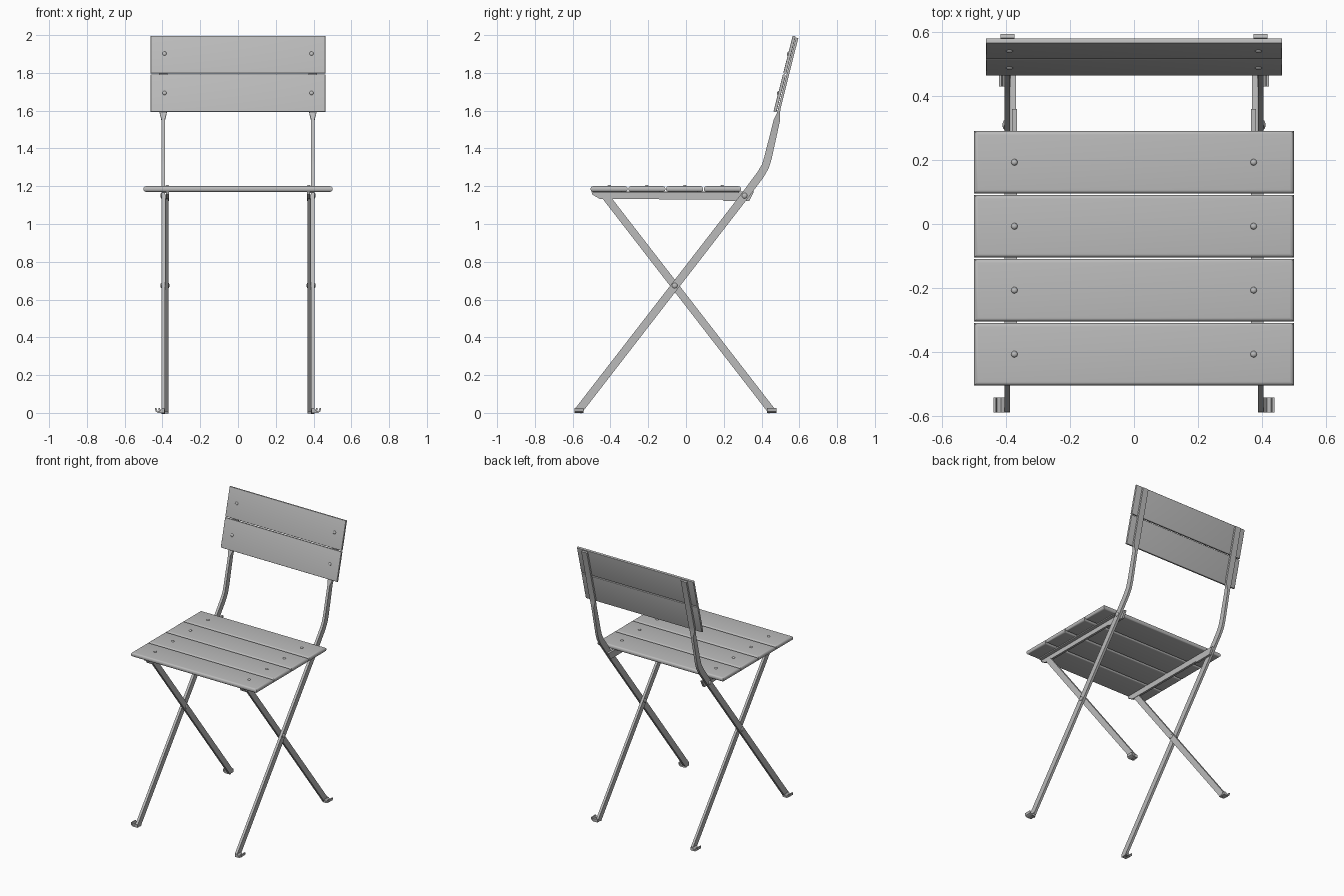
import bpy, bmesh, math
from mathutils import Vector, Matrix

cube = bpy.data.objects.get("Cube")
if cube:
    bpy.data.objects.remove(cube)

grey = bpy.data.materials.new("plain_grey")
grey.use_nodes = True
grey.diffuse_color = (0.5, 0.5, 0.5, 1)
grey.node_tree.nodes["Principled BSDF"].inputs["Base Color"].default_value = (0.5, 0.5, 0.5, 1)


def finish(name, bm, smooth=True):
    bmesh.ops.recalc_face_normals(bm, faces=bm.faces)
    mesh = bpy.data.meshes.new(name)
    bm.to_mesh(mesh)
    bm.free()
    obj = bpy.data.objects.new(name, mesh)
    bpy.context.collection.objects.link(obj)
    mesh.materials.append(grey)
    if smooth:
        bpy.ops.object.select_all(action='DESELECT')
        obj.select_set(True)
        bpy.context.view_layer.objects.active = obj
        bpy.ops.object.shade_smooth_by_angle(angle=math.radians(35))
    return obj


def slat(name, size, centre, tilt, radius):
    """Board with rounded long and end edges and crisp plan corners."""
    bm = bmesh.new()
    bmesh.ops.create_cube(bm, size=1, matrix=Matrix.Diagonal((*size, 1)))
    edges = [e for e in bm.edges if abs(e.verts[0].co.z - e.verts[1].co.z) < 1e-5]
    bmesh.ops.bevel(bm, geom=edges, offset=radius, segments=4, profile=0.5, affect='EDGES')
    bm.transform(Matrix.Translation(centre) @ Matrix.Rotation(tilt, 4, 'X'))
    finish(name, bm)


def bar(name, x, stations):
    """Flat bar swept in the YZ plane; station = y, z, in-plane width, x width."""
    bm = bmesh.new()
    rings = []
    pts = [Vector((0, s[0], s[1])) for s in stations]
    for i, (p, s) in enumerate(zip(pts, stations)):
        d = (pts[min(i + 1, len(pts) - 1)] - pts[max(i - 1, 0)]).normalized()
        n = Vector((0, d.z, -d.y)) * s[2] / 2
        side = Vector((s[3] / 2, 0, 0))
        base = p + Vector((x, 0, 0))
        rings.append([bm.verts.new(base + n * a + side * b)
                      for a, b in ((1, 1), (1, -1), (-1, -1), (-1, 1))])
    for lo, hi in zip(rings, rings[1:]):
        for k in range(4):
            bm.faces.new((lo[k], lo[(k + 1) % 4], hi[(k + 1) % 4], hi[k]))
    bm.faces.new(rings[0])
    bm.faces.new(rings[-1])
    finish(name, bm)


def prism(name, points, push):
    bm = bmesh.new()
    face = bm.faces.new([bm.verts.new(p) for p in points])
    out = bmesh.ops.extrude_face_region(bm, geom=[face])
    bmesh.ops.translate(bm, verts=[v for v in out["geom"] if isinstance(v, bmesh.types.BMVert)], vec=push)
    finish(name, bm)


def rivet(name, centre, direction, radius, height):
    """Shallow domed head."""
    bm = bmesh.new()
    bmesh.ops.create_uvsphere(bm, u_segments=16, v_segments=8, radius=1)
    turn = Vector((0, 0, 1)).rotation_difference(Vector(direction)).to_matrix().to_4x4()
    bm.transform(Matrix.Translation(centre) @ turn @ Matrix.Diagonal((radius, radius, height, 1)))
    finish(name, bm)


# Seat boards
seat_rows = [-0.407 + 0.2 * i for i in range(4)]
for i, y in enumerate(seat_rows):
    slat(f"seat_slat_{i + 1}", (1.0, 0.196, 0.03), (0, y, 1.185), 0, 0.013)

# Backrest boards follow the leaning line of the back posts
lean = math.atan(0.254)
def back_front(z):
    return 0.463 + (z - 1.595) * 0.254

normal = Vector((0, -math.cos(lean), math.sin(lean)))
for part, z in (("lower", 1.694), ("upper", 1.898)):
    centre = Vector((0, back_front(z), z)) - normal * 0.008
    slat(f"back_slat_{part}", (0.926, 0.204, 0.016), centre, math.pi / 2 - lean, 0.003)

for side, s in (("left", 1), ("right", -1)):
    # Long bar: front foot to backrest, turning flat behind the boards
    bar(f"front_leg_and_back_post_{side}", s * 0.396, [
        (-0.572, 0.008, 0.042, 0.018), (0.30, 1.135, 0.042, 0.018),
        (0.395, 1.262, 0.042, 0.018), (0.42, 1.305, 0.041, 0.018),
        (0.434, 1.35, 0.04, 0.018), (0.481, 1.55, 0.034, 0.018),
        (0.489, 1.585, 0.016, 0.036), (0.494, 1.61, 0.013, 0.044),
        (0.588, 1.985, 0.013, 0.044)])
    # Crossing leg
    bar(f"rear_leg_{side}", s * 0.377, [
        (0.455, 0.008, 0.04, 0.017), (-0.425, 1.145, 0.04, 0.017)])
    # Angle rail below the seat
    prism(f"seat_rail_{side}", [
        (s * 0.366, y, z) for y, z in
        ((-0.50, 1.171), (-0.495, 1.155), (-0.455, 1.132), (0.19, 1.13),
         (0.20, 1.122), (0.335, 1.122), (0.36, 1.171))], (s * 0.016, 0, 0))
    prism(f"seat_rail_flange_{side}", [
        (s * x, -0.49, z) for x, z in
        ((0.366, 1.172), (0.405, 1.172), (0.405, 1.163), (0.366, 1.163))], (0, 0.77, 0))
    # Upturned feet
    for end, y, shift in (("front", -0.59, 0), ("rear", 0.43, -0.018)):
        prism(f"{end}_foot_{side}", [
            (s * (x + shift), y, z) for x, z in
            ((0.388, 0.022), (0.388, 0.0), (0.425, 0.0), (0.437, 0.008), (0.44, 0.026),
             (0.432, 0.026), (0.428, 0.012), (0.415, 0.009), (0.405, 0.022))], (0, 0.048, 0))
    # Hinge and board rivets
    for spot, y, z in (("cross", -0.06, 0.674), ("seat", 0.31, 1.15)):
        rivet(f"{spot}_hinge_{side}", (s * 0.404, y, z), (s, 0, 0), 0.015, 0.007)
    rivet(f"cross_hinge_inner_{side}", (s * 0.369, -0.06, 0.674), (s, 0, 0), 0.014, 0.006)
    for i, y in enumerate(seat_rows):
        rivet(f"seat_rivet_{side}_{i + 1}", (s * 0.374, y, 1.2), (0, 0, 1), 0.01, 0.007)
    for part, z in (("lower", 1.694), ("upper", 1.902)):
        rivet(f"back_rivet_{side}_{part}", (s * 0.389, back_front(z), z), normal, 0.011, 0.006)
